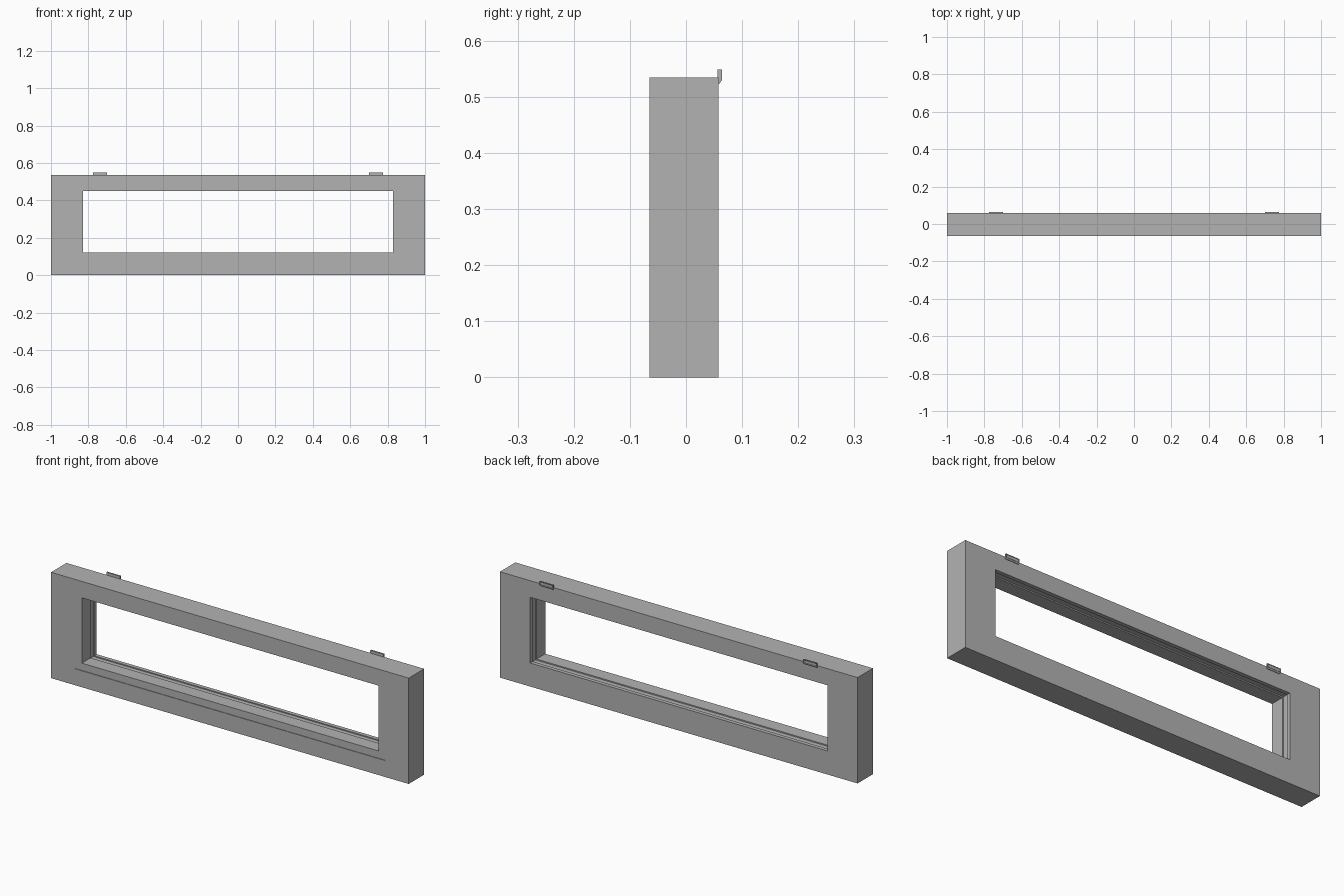
import bpy
import bmesh

if "Cube" in bpy.data.objects:
    bpy.data.objects.remove(bpy.data.objects["Cube"], do_unlink=True)

grey = bpy.data.materials.new("plain grey")
grey.use_nodes = True
grey.diffuse_color = (0.45, 0.45, 0.45, 1)
grey.node_tree.nodes["Principled BSDF"].inputs["Base Color"].default_value = grey.diffuse_color

FRONT, BACK, TOP = -0.065, 0.058, 0.535


def finish(name, bm):
    bmesh.ops.recalc_face_normals(bm, faces=bm.faces[:])
    mesh = bpy.data.meshes.new(name)
    bm.to_mesh(mesh)
    bm.free()
    mesh.materials.append(grey)
    obj = bpy.data.objects.new(name, mesh)
    bpy.context.collection.objects.link(obj)
    return obj


def rectangle(bm, half, low, high, y):
    corners = ((-half, low), (half, low), (half, high), (-half, high))
    return [bm.verts.new((x, y, z)) for x, z in corners]


def opening(bm, offset, y):
    """Rectangle around the opening, grown by offset."""
    return rectangle(bm, 0.83 + offset, 0.12 - offset, 0.45 + offset, y)


# Surround: rings joined from the outside, over the front, through the opening
bm = bmesh.new()
rings = [rectangle(bm, 1, 0, TOP, BACK), rectangle(bm, 1, 0, TOP, FRONT)]
section = [
    (0.037, FRONT), (0.037, FRONT + 0.003),    # shallow recessed border
    (0, FRONT + 0.003), (0, 0.008),            # main reveal
    (0.006, 0.008), (0.006, 0.038),            # glazing groove
    (0.001, 0.038), (0.001, BACK),             # rear lip
]
rings += [opening(bm, offset, y) for offset, y in section]
for a, b in zip(rings, rings[1:] + rings[:1]):
    for i in range(4):
        j = (i + 1) % 4
        bm.faces.new((a[i], a[j], b[j], b[i]))
finish("window_surround", bm)

# Mounting clips: bevelled side profile extruded along x, with an inset back
clip_profile = [(0.056, 0.549), (0.064, 0.549), (0.064, 0.530),
                (0.060, 0.524), (0.056, 0.524)]
for side, name in ((-1, "right_clip"), (1, "left_clip")):
    bm = bmesh.new()
    face = bm.faces.new([bm.verts.new((side * 0.70, y, z)) for y, z in clip_profile])
    moved = bmesh.ops.extrude_face_region(bm, geom=[face])["geom"]
    verts = [v for v in moved if isinstance(v, bmesh.types.BMVert)]
    bmesh.ops.translate(bm, verts=verts, vec=(side * 0.075, 0, 0))
    bmesh.ops.recalc_face_normals(bm, faces=bm.faces[:])
    rear = [f for f in bm.faces if f.normal.y > 0.99]
    bmesh.ops.inset_region(bm, faces=rear, thickness=0.004, depth=-0.002)
    finish(name, bm)
